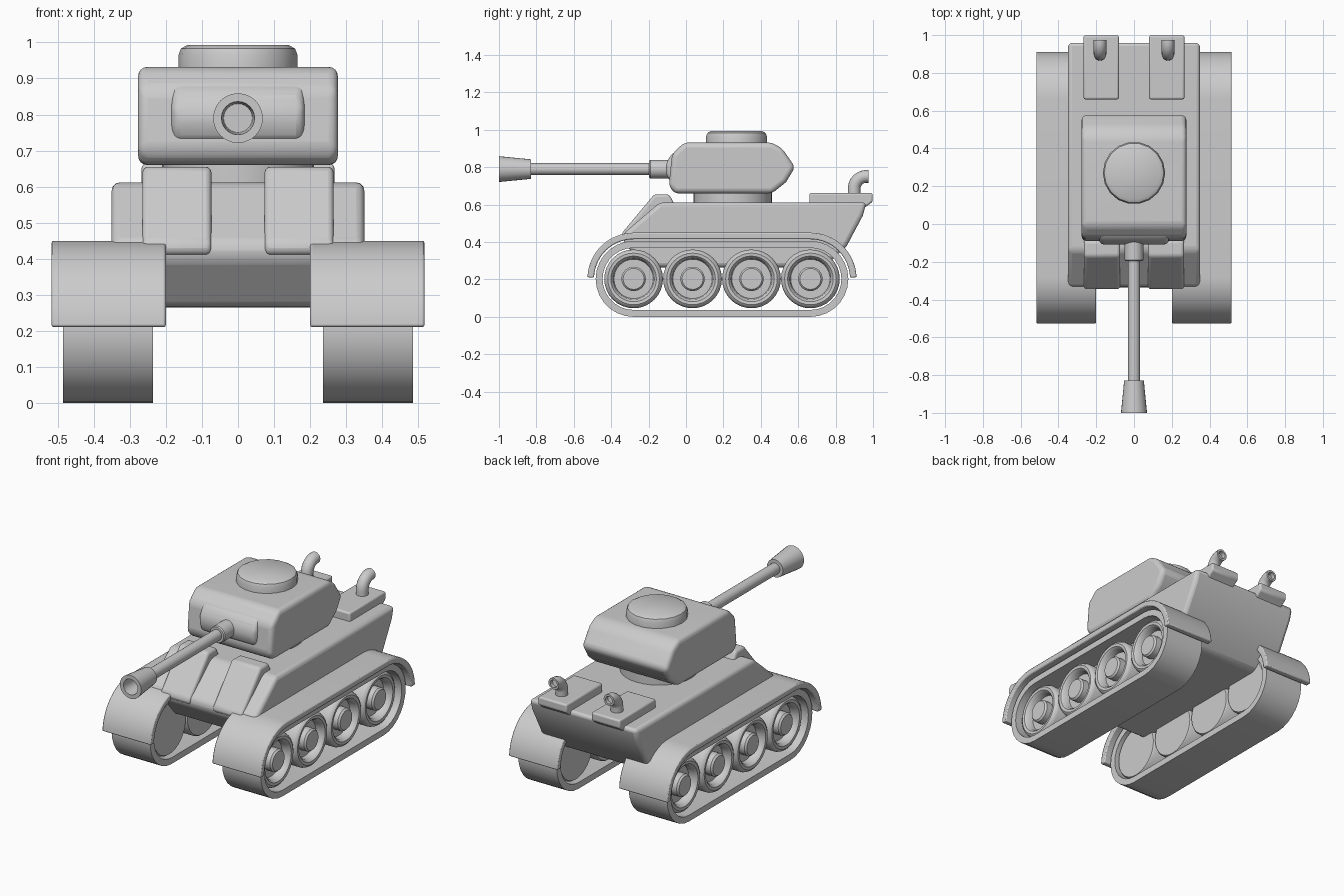
import bpy, bmesh, math
from mathutils import Matrix, Vector

if "Cube" in bpy.data.objects:
    bpy.data.objects.remove(bpy.data.objects["Cube"])

grey = bpy.data.materials.new("plain grey")
grey.use_nodes = True
COLOUR = (0.6, 0.6, 0.6, 1)
grey.diffuse_color = COLOUR
grey.node_tree.nodes["Principled BSDF"].inputs["Base Color"].default_value = COLOUR


def finish(name, bm, bevel=0, segments=3, angle=35):
    """Turn a bmesh into a smooth shaded object, optionally rounded."""
    bmesh.ops.recalc_face_normals(bm, faces=bm.faces)
    mesh = bpy.data.meshes.new(name)
    bm.to_mesh(mesh)
    bm.free()
    mesh.materials.append(grey)
    obj = bpy.data.objects.new(name, mesh)
    bpy.context.collection.objects.link(obj)
    if bevel:
        mod = obj.modifiers.new("rounding", "BEVEL")
        mod.width = bevel
        mod.segments = segments
        mod.limit_method = "ANGLE"
        mod.angle_limit = math.radians(25)
    bpy.ops.object.select_all(action="DESELECT")
    obj.select_set(True)
    bpy.context.view_layer.objects.active = obj
    bpy.ops.object.shade_smooth_by_angle(angle=math.radians(angle))
    return obj


def prism(name, profile, x0, x1, bevel=0, segments=3):
    """Extrude a (y, z) outline sideways from x0 to x1."""
    bm = bmesh.new()
    face = bm.faces.new([bm.verts.new((x0, y, z)) for y, z in profile])
    out = bmesh.ops.extrude_face_region(bm, geom=[face])
    verts = [v for v in out["geom"] if isinstance(v, bmesh.types.BMVert)]
    bmesh.ops.translate(bm, verts=verts, vec=(x1 - x0, 0, 0))
    return finish(name, bm, bevel, segments)


def lathe(name, profile, centre, axis, sides=32):
    """Revolve (radius, height) points about an axis through centre."""
    bm = bmesh.new()
    verts = [bm.verts.new((r, 0, h)) for r, h in profile]
    edges = [bm.edges.new(pair) for pair in zip(verts, verts[1:])]
    bmesh.ops.spin(bm, geom=verts + edges, cent=(0, 0, 0), axis=(0, 0, 1),
                   angle=math.tau, steps=sides)
    bmesh.ops.remove_doubles(bm, verts=bm.verts, dist=0.0005)
    turn = Vector((0, 0, 1)).rotation_difference(Vector(axis)).to_matrix().to_4x4()
    bm.transform(Matrix.Translation(centre) @ turn)
    return finish(name, bm)


def arc(y, z, r, start, end, steps=14):
    angles = [math.radians(start + (end - start) * i / steps) for i in range(steps + 1)]
    return [(y + r * math.cos(a), z + r * math.sin(a)) for a in angles]


def band(name, outer, inner, x0, x1, closed, bevel=0):
    """Thick strip between two matching (y, z) paths."""
    bm = bmesh.new()
    rows = [[bm.verts.new((x, y, z)) for y, z in path]
            for path, x in ((outer, x0), (outer, x1), (inner, x1), (inner, x0))]
    n = len(outer)
    for i in range(n if closed else n - 1):
        j = (i + 1) % n
        for a, b in zip(rows, rows[1:] + rows[:1]):
            bm.faces.new((a[i], a[j], b[j], b[i]))
    if not closed:
        for i in (0, n - 1):
            bm.faces.new([row[i] for row in rows])
    return finish(name, bm, bevel, 2)


FRONT, REAR, AXLE = -0.28, 0.665, 0.203


def track_path(r):
    return arc(REAR, AXLE, r, -90, 90) + arc(FRONT, AXLE, r, 90, 270)


def fender_path(r):
    return arc(REAR, AXLE, r, 2, 90) + arc(FRONT, AXLE, r, 90, 178)


# Hull
prism("hull", [(-0.22, 0.265), (-0.335, 0.4), (-0.335, 0.445), (-0.14, 0.612),
               (0.965, 0.612), (0.945, 0.54), (0.86, 0.38), (0.74, 0.265)],
      -0.35, 0.35, 0.045)

# Turret, its ring and the hatch
lathe("turret_ring", [(0, 0.58), (0.21, 0.58), (0.21, 0.68), (0, 0.68)],
      (0, 0.25, 0), (0, 0, 1))
prism("turret", [(-0.06, 0.66), (-0.092, 0.70), (-0.075, 0.87), (-0.01, 0.932),
                 (0.46, 0.932), (0.515, 0.90), (0.583, 0.80), (0.535, 0.72),
                 (0.46, 0.66)], -0.277, 0.277, 0.055, 4)
lathe("hatch", [(0, 0.91), (0.165, 0.91), (0.165, 0.965), (0.158, 0.983),
                (0.14, 0.993), (0, 0.993)], (0, 0.27, 0), (0, 0, 1), 18)

# Gun
prism("mantlet", [(0, 0.72), (-0.085, 0.72), (-0.108, 0.77), (-0.108, 0.82),
                  (-0.075, 0.875), (-0.03, 0.895), (0, 0.895)],
      -0.185, 0.185, 0.03)
GUN = (0, 0, 0.79)
lathe("barrel_sleeve", [(0, 0.05), (0.05, 0.05), (0.05, 0.19), (0.045, 0.197), (0, 0.197)],
      GUN, (0, -1, 0), 24)
lathe("barrel", [(0.032, 0.1), (0.032, 0.9)], GUN, (0, -1, 0), 24)
lathe("muzzle", [(0, 0.828), (0.052, 0.828), (0.069, 1), (0.046, 1), (0.04, 0.9), (0, 0.9)],
      GUN, (0, -1, 0), 24)

for side, s in (("left", 1), ("right", -1)):
    # Running gear
    band(side + "_track", track_path(0.203), track_path(0.166), s * 0.235, s * 0.485, True)
    band(side + "_fender", fender_path(0.247), fender_path(0.212),
         s * 0.2, s * 0.517, False, 0.006)
    for i in range(4):
        y = FRONT + (REAR - FRONT) * i / 3
        lathe(f"{side}_wheel_{i + 1}",
              [(0, 0.25), (0.15, 0.25), (0.157, 0.26), (0.157, 0.435), (0.15, 0.452),
               (0.138, 0.46), (0.122, 0.458), (0.11, 0.445), (0.105, 0.41),
               (0.065, 0.41), (0.065, 0.45), (0.056, 0.46), (0, 0.46)],
              (0, y, AXLE), (s, 0, 0))

    # Sloped front slab
    prism(side + "_front_slab", [(-0.3, 0.4), (-0.345, 0.415), (-0.345, 0.445),
                                 (-0.17, 0.655), (-0.09, 0.655), (-0.06, 0.6), (-0.06, 0.5)],
          s * 0.074, s * 0.265, 0.016)

    # Rear deck plate and exhaust pipe
    prism(side + "_rear_plate", [(0.66, 0.58), (0.66, 0.662), (0.998, 0.662),
                                 (0.998, 0.615), (0.95, 0.58)],
          s * 0.08, s * 0.267, 0.01)
    bend = arc(0.965, 0.685, 0.066, 180, 90, 8)
    path = [(0.899, 0.64)] + bend + [(0.975, 0.751)]
    bm = bmesh.new()
    rings = []
    stations = [(p, 0.034) for p in path] + [(path[-1], 0.022), (path[-3], 0.022)]
    for k, ((y, z), r) in enumerate(stations):
        tilt = math.radians(90 * min(max(k - 1, 0), 8) / 8)
        if k == len(stations) - 1:
            tilt = math.radians(80)
        ring = []
        for j in range(16):
            a = math.tau * j / 16
            d = r * math.sin(a)
            ring.append(bm.verts.new((s * 0.18 + r * math.cos(a),
                                      y - d * math.cos(tilt), z + d * math.sin(tilt))))
        rings.append(ring)
    for a, b in zip(rings, rings[1:]):
        for j in range(16):
            bm.faces.new((a[j], a[j - 1], b[j - 1], b[j]))
    bm.faces.new(rings[-1])
    finish(side + "_exhaust", bm)
